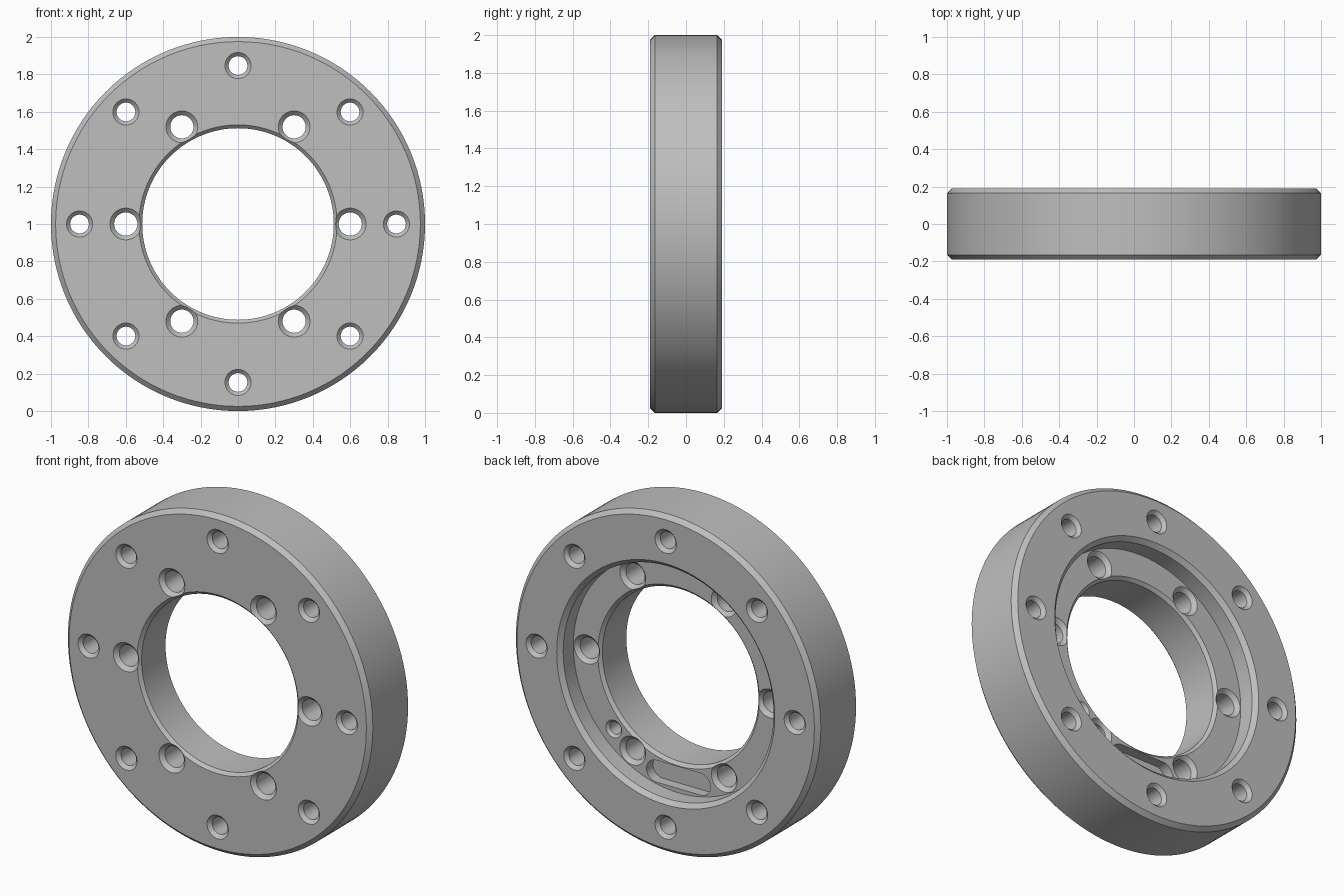
import bpy, bmesh, math
from mathutils import Matrix, Vector

cube = bpy.data.objects.get("Cube")
if cube:
    bpy.data.objects.remove(cube, do_unlink=True)

FRONT, BACK = -0.19, 0.19   # faces of the flange along y
FLOOR = 0.07                # floor of the rear recess
MID = 1.0                   # height of the ring axis
OVER = 0.1                  # how far cutters reach past a face

steel = bpy.data.materials.new("light_grey_metal")
grey = (0.52, 0.52, 0.52, 1)
steel.diffuse_color = grey
steel.use_nodes = True
steel.node_tree.nodes["Principled BSDF"].inputs["Base Color"].default_value = grey


def lathe(bm, profile, x, z, steps, closed=False):
    """Spin (radius, y) points around a y-parallel axis through x, z."""
    part = bmesh.new()
    verts = [part.verts.new((r, y, 0)) for r, y in profile]
    edges = [part.edges.new(pair) for pair in zip(verts, verts[1:])]
    if closed:
        edges.append(part.edges.new((verts[-1], verts[0])))
    bmesh.ops.spin(part, geom=verts + edges, cent=(0, 0, 0), axis=(0, 1, 0),
                   angle=math.tau, steps=steps)
    bmesh.ops.remove_doubles(part, verts=part.verts[:], dist=1e-5)
    bmesh.ops.recalc_face_normals(part, faces=part.faces[:])
    bmesh.ops.translate(part, verts=part.verts[:], vec=(x, 0, z))
    temp = bpy.data.meshes.new("temp")
    part.to_mesh(temp)
    part.free()
    bm.from_mesh(temp)
    bpy.data.meshes.remove(temp)


def make_object(name, bm):
    mesh = bpy.data.meshes.new(name)
    bm.to_mesh(mesh)
    bm.free()
    mesh.materials.append(steel)
    obj = bpy.data.objects.new(name, mesh)
    bpy.context.collection.objects.link(obj)
    return obj


def through_hole(bm, x, z, radius, back, chamfer):
    """Through hole with a countersink on both faces."""
    wide = radius + chamfer
    lathe(bm, [(0, FRONT - OVER), (wide, FRONT - OVER), (wide, FRONT),
               (radius, FRONT + chamfer), (radius, back - chamfer),
               (wide, back), (wide, back + OVER), (0, back + OVER)], x, z, 40)


# Flange ring: chamfered rim, bore and rear recess
c = 0.025
ring_bm = bmesh.new()
lathe(ring_bm, [(1 - c, FRONT), (1, FRONT + c), (1, BACK - c), (1 - c, BACK),
                (0.715, BACK), (0.69, BACK - c), (0.69, FLOOR), (0.53, FLOOR),
                (0.512, FLOOR - 0.018), (0.512, FRONT + 0.018), (0.53, FRONT)],
      0, MID, 128, closed=True)
ring = make_object("flange_ring", ring_bm)

# Bolt holes: outer circle of eight, inner circle of six in the recess
cut_bm = bmesh.new()
for count, pitch, radius, back, chamfer in ((8, 0.847, 0.05, BACK, 0.02),
                                            (6, 0.6, 0.062, FLOOR, 0.023)):
    for i in range(count):
        a = math.tau * i / count
        through_hole(cut_bm, pitch * math.cos(a), MID + pitch * math.sin(a),
                     radius, back, chamfer)

# Blind pin hole in the recess floor
d = 0.6 * math.sqrt(0.5)
lathe(cut_bm, [(0, FLOOR - 0.12), (0.037, FLOOR - 0.12), (0.037, FLOOR - 0.015),
               (0.052, FLOOR), (0.052, FLOOR + 0.05), (0, FLOOR + 0.05)],
      d, MID - d, 32)

# Blind slot: a cylinder stretched along x
turn = Matrix.Rotation(math.pi / 2, 4, "X") @ Matrix.Rotation(math.pi / 32, 4, "Z")
slot = bmesh.ops.create_cone(cut_bm, cap_ends=True, segments=32, radius1=0.065,
                             radius2=0.065, depth=0.12, matrix=turn)["verts"]
for v in slot:
    v.co += Vector((math.copysign(0.145, v.co.x), FLOOR, MID - 0.6))

cutter = make_object("hole_cutter", cut_bm)
cutter.hide_render = True

# Cut the holes, then smooth the curved walls
mod = ring.modifiers.new("holes", "BOOLEAN")
mod.operation = "DIFFERENCE"
mod.solver = "EXACT"
mod.object = cutter
bpy.ops.object.select_all(action="DESELECT")
ring.select_set(True)
bpy.context.view_layer.objects.active = ring
bpy.ops.object.modifier_apply(modifier=mod.name)
bpy.data.objects.remove(cutter, do_unlink=True)
bpy.ops.object.shade_smooth_by_angle(angle=math.radians(25))
